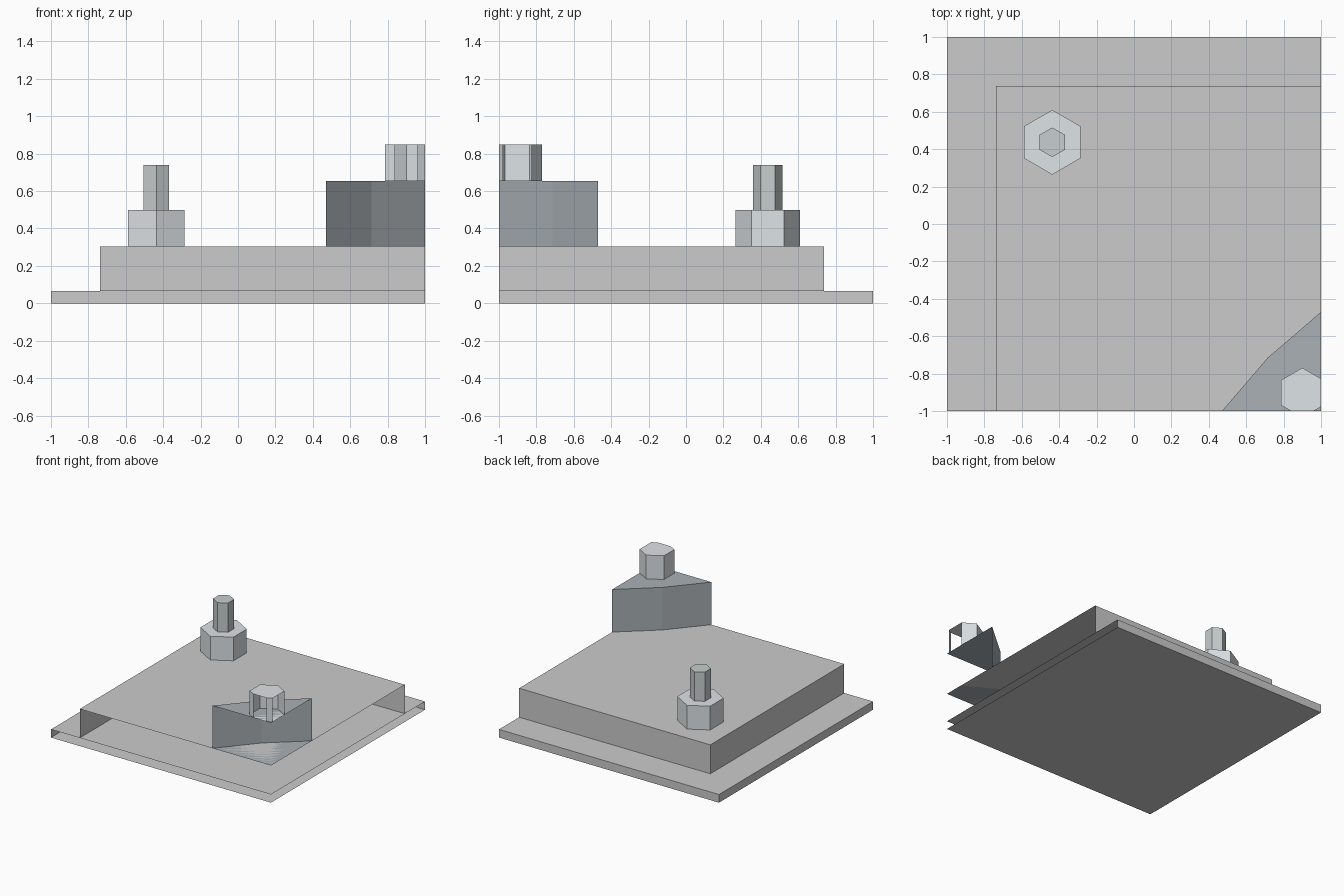
import bpy, bmesh, math

if "Cube" in bpy.data.objects:
    bpy.data.objects.remove(bpy.data.objects["Cube"])


def material(name, rgb):
    m = bpy.data.materials.new(name)
    m.diffuse_color = (*rgb, 1)
    m.use_nodes = True
    m.node_tree.nodes["Principled BSDF"].inputs["Base Color"].default_value = m.diffuse_color
    return m


def prism(name, outline, z0, z1, mat=None):
    """Extrude an outline, then trim it open at the x = 1 and y = -1 section planes."""
    bm = bmesh.new()
    base = bm.faces.new([bm.verts.new((x, y, z0)) for x, y in outline])
    top = bmesh.ops.extrude_face_region(bm, geom=[base], use_keep_orig=True)["geom"]
    bmesh.ops.translate(bm, vec=(0, 0, z1 - z0),
                        verts=[v for v in top if isinstance(v, bmesh.types.BMVert)])
    bmesh.ops.recalc_face_normals(bm, faces=bm.faces)
    for co, no in (((1, 0, 0), (1, 0, 0)), ((0, -1, 0), (0, -1, 0))):
        bmesh.ops.bisect_plane(bm, geom=bm.verts[:] + bm.edges[:] + bm.faces[:],
                               plane_co=co, plane_no=no, clear_outer=True)
    me = bpy.data.meshes.new(name)
    bm.to_mesh(me)
    bm.free()
    if mat:
        me.materials.append(mat)
    ob = bpy.data.objects.new(name, me)
    bpy.context.collection.objects.link(ob)
    return ob


def corner(x, y):
    # rectangle running past both section planes
    return [(x, y), (x, -1.2), (1.2, -1.2), (1.2, y)]


def hexagon(cx, cy, r):
    return [(cx + r * math.sin(i * math.pi / 3), cy + r * math.cos(i * math.pi / 3))
            for i in range(6)]


light = material("light_steel", (0.73, 0.77, 0.79))
mid = material("stud_steel", (0.57, 0.61, 0.61))
dark = material("dark_steel", (0.40, 0.44, 0.47))

# Stepped base plates
prism("lower_plate", corner(-1, 1), 0, 0.067)
prism("upper_plate", corner(-0.738, 0.738), 0.067, 0.305)

# Anchor nut and stud
prism("anchor_nut", hexagon(-0.437, 0.437, 0.173), 0.305, 0.5, light)
prism("anchor_stud", hexagon(-0.437, 0.437, 0.079), 0.5, 0.74, mid)

# Faceted central column and its bolt, both cut by the section planes
prism("column", [(0.47, -1), (0.47, -1.2), (1.2, -1.2), (1.2, -0.47), (1, -0.47),
                 (0.715, -0.715)], 0.305, 0.655, dark)
prism("column_bolt", hexagon(0.9, -0.902, 0.133), 0.655, 0.85, light)
